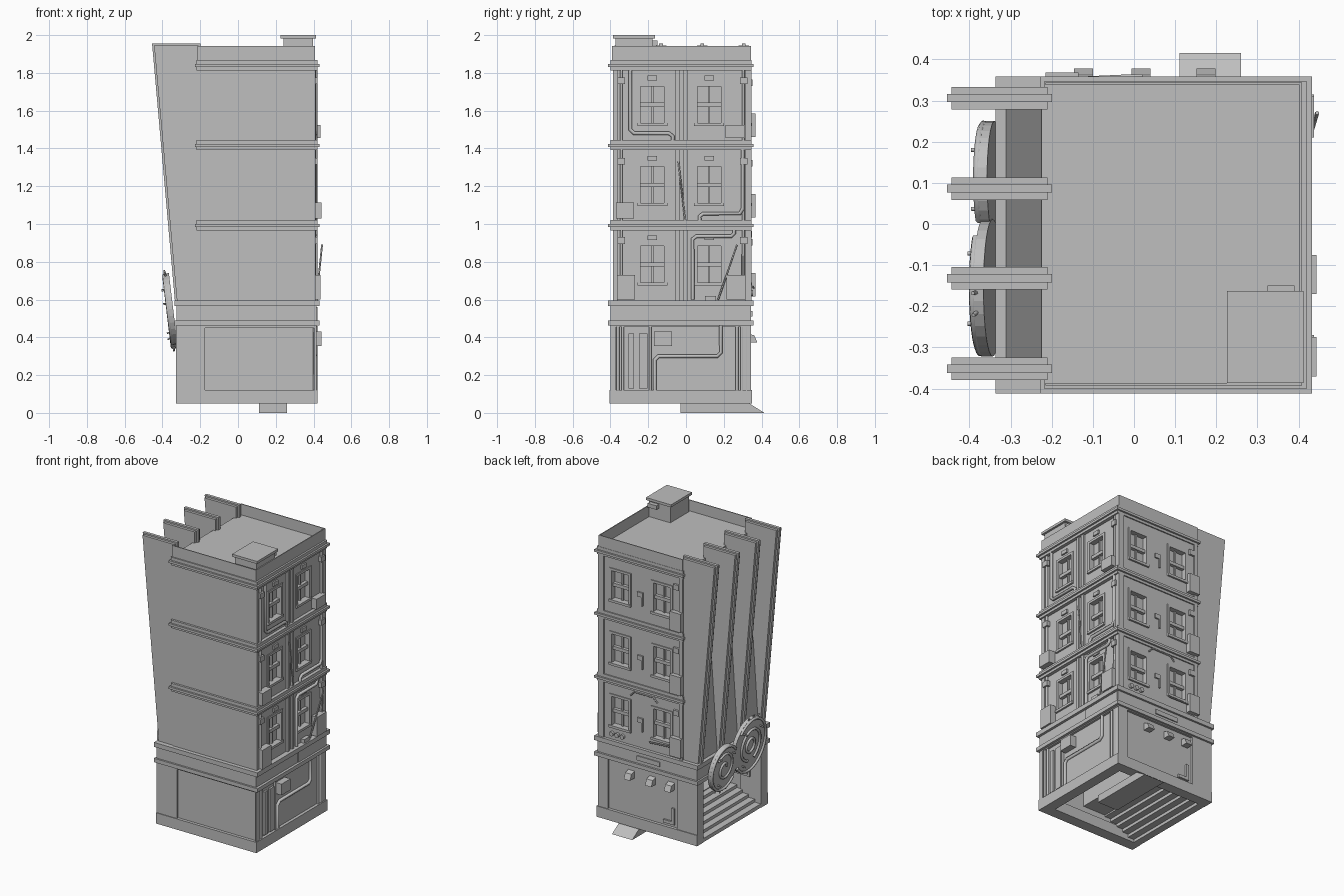
import bpy, bmesh, math
from mathutils import Vector, Matrix

grey = bpy.data.materials.new("plaster_grey")
grey.diffuse_color = (0.52, 0.52, 0.52, 1)

XR, YB, YF, XL = 0.398, 0.338, -0.386, -0.215   # wall planes of the tower
FLOORS = (0.595, 1.015, 1.44)                   # floor levels of the three storeys
ROOF = 1.87


def finish(name, bm):
    bmesh.ops.recalc_face_normals(bm, faces=bm.faces)
    me = bpy.data.meshes.new(name)
    bm.to_mesh(me)
    bm.free()
    me.materials.append(grey)
    ob = bpy.data.objects.new(name, me)
    bpy.context.collection.objects.link(ob)
    return ob


def boxes(name, items):
    """One object from (x0, x1, y0, y1, z0, z1) blocks."""
    bm = bmesh.new()
    for x0, x1, y0, y1, z0, z1 in items:
        m = Matrix.Translation(((x0 + x1) / 2, (y0 + y1) / 2, (z0 + z1) / 2))
        bmesh.ops.create_cube(bm, size=1, matrix=m @ Matrix.Diagonal((x1 - x0, y1 - y0, z1 - z0, 1)))
    return finish(name, bm)


def prism(name, profiles):
    """Extrude (points, offset) outlines into one object."""
    bm = bmesh.new()
    for pts, off in profiles:
        f = bm.faces.new([bm.verts.new(p) for p in pts])
        new = bmesh.ops.extrude_face_region(bm, geom=[f])["geom"]
        bmesh.ops.translate(bm, vec=off, verts=[v for v in new if isinstance(v, bmesh.types.BMVert)])
        if f.is_valid is False or len(f.link_faces if hasattr(f, "link_faces") else ()) > 0:
            continue
        if not any(set(g.verts) == set(f.verts) for g in bm.faces if g is not f):
            continue
    return finish(name, bm)


def side(s, u0, u1, d0, d1, z0, z1):
    """Block on a wall: u along it, d outward from it."""
    if s == "R":
        return (XR + d0, XR + d1, u0, u1, z0, z1)
    return (u0, u1, YB + d0, YB + d1, z0, z1)


def pipe(name, paths, r):
    cu = bpy.data.curves.new(name, "CURVE")
    cu.dimensions, cu.bevel_depth, cu.bevel_resolution, cu.use_fill_caps = "3D", r, 1, True
    for pts in paths:
        sp = cu.splines.new("POLY")
        sp.points.add(len(pts) - 1)
        for p, co in zip(sp.points, pts):
            p.co = (*co, 1)
    cu.materials.append(grey)
    ob = bpy.data.objects.new(name, cu)
    bpy.context.collection.objects.link(ob)
    bpy.ops.object.select_all(action="DESELECT")
    ob.select_set(True)
    bpy.context.view_layer.objects.active = ob
    bpy.ops.object.convert(target="MESH")


def wall_pipe(pts, d=0.012):
    return [(XR + d, y, z) for y, z in pts]


# Tower with cut window openings
windows = [("R", -0.178), ("R", 0.122), ("B", 0.25), ("B", -0.06)]
tower = boxes("tower", [(XL, XR, YF, YB, 0.58, ROOF)])
cut = boxes("window_cutter", [side(s, c - 0.08, c + 0.08, -0.03, 0.05, f + 0.08, f + 0.305)
                              for f in FLOORS for s, c in windows])
mod = tower.modifiers.new("openings", "BOOLEAN")
mod.operation, mod.object, mod.solver = "DIFFERENCE", cut, "EXACT"
bpy.context.view_layer.objects.active = tower
bpy.ops.object.modifier_apply(modifier="openings")
bpy.data.objects.remove(cut)

# Sash windows, sills and vents
sashes, vents = [], []
for f in FLOORS:
    a, b = f + 0.08, f + 0.305
    for s, c in windows:
        for e in (-1, 1):
            u = sorted((c + e * 0.08, c + e * 0.062))
            sashes.append(side(s, *u, -0.03, 0.006, a, b))
        sashes += [side(s, c - 0.062, c + 0.062, -0.03, 0.006, b - 0.016, b),
                   side(s, c - 0.08, c + 0.08, -0.03, 0.012, a, a + 0.016),
                   side(s, c - 0.062, c + 0.062, -0.03, -0.008, a + 0.1, a + 0.122),
                   side(s, c - 0.006, c + 0.006, -0.03, -0.018, a, b)]
        if s == "R":
            vents.append(side(s, c - 0.025, c + 0.025, 0, 0.01, f + 0.32, f + 0.345))
    vents += [side("B", 0.08, 0.12, 0, 0.01, f + 0.17, f + 0.2),
              side("B", 0.08, 0.09, 0, 0.01, f + 0.11, f + 0.17)]
boxes("window_frames", sashes)
boxes("wall_vents", vents)

# Pilasters on the right and back walls
pil = []
for f, top in zip(FLOORS, (0.975, 1.395, 1.82)):
    for u0, u1 in ((YF, -0.36), (-0.057, -0.035), (-0.012, 0.01), (0.315, YB + 0.006)):
        pil.append(side("R", u0, u1, 0, 0.012, f, top))
    pil += [side("B", 0.37, XR + 0.012, 0, 0.008, f, top), side("B", XL, -0.19, 0, 0.008, f, top)]
boxes("pilasters", pil)

# Floor bands, each a slim block with a wider fillet
bands = []
for z in (1.02, 1.445, 1.867):
    bands += [(XL - 0.012, 0.432, -0.412, 0.358, z - 0.037, z - 0.021),
              (XL - 0.004, 0.42, -0.4, 0.346, z - 0.054, z)]
boxes("floor_bands", bands)

# Roof parapet on three sides, and hut
t = 0.006
boxes("parapet", [(XL, 0.408, -0.392, -0.392 + t, 1.85, 1.943), (XL, 0.408, YB, YB + t, 1.85, 1.943),
                  (0.402, 0.408, -0.392, YB, 1.85, 1.943)])
boxes("roof_hut", [(0.24, 0.398, -0.372, -0.177, 1.85, 1.983), (0.226, 0.412, -0.386, -0.163, 1.983, 2.0),
                   (0.325, 0.39, -0.177, -0.15, 1.945, 1.972)])

# Leaning fins with a narrow ridge, and the sloping wall between them
fins = []
for y in (-0.352, -0.132, 0.086, 0.306):
    for w, o, top in ((0.055, 0, 1.945), (0.02, 0.011, 1.955)):
        pts = [(-0.322 - o, 0.58), (-0.444 - o, top), (-0.21 + o, top), (-0.21 + o, 0.58)]
        fins.append([[(x, y - w / 2, z) for x, z in pts], (0, w, 0)])
prism("fins", fins)
prism("sloping_wall", [([(x, -0.36, z) for x, z in ((-0.312, 0.58), (-0.225, ROOF), (-0.2, ROOF), (-0.2, 0.58))],
                        (0, 0.67, 0))])

# Cornice over the shop
boxes("shop_cornice", [(-0.325, 0.415, -0.4, 0.345, 0.455, 0.595), (-0.337, 0.432, -0.412, 0.358, 0.565, 0.595),
                       (-0.337, 0.432, -0.412, 0.358, 0.462, 0.488), (-0.05, 0.12, 0.345, 0.352, 0.51, 0.54),
                       (0.415, 0.421, 0.04, 0.34, 0.49, 0.56)])

# Shop shell: hollow, open to the left, framed panels
boxes("shop_walls", [(-0.325, 0.4, -0.385, -0.34, 0.1, 0.46), (-0.325, 0.4, 0.29, 0.33, 0.1, 0.46),
                     (0.36, 0.4, -0.385, 0.33, 0.1, 0.46)])
boxes("shop_piers", [(-0.327, -0.175, -0.4, -0.33, 0.05, 0.46), (-0.327, -0.175, 0.28, 0.345, 0.05, 0.46),
                     (0.34, 0.412, 0.3, 0.345, 0.1, 0.46), (0.405, 0.415, -0.4, -0.37, 0.1, 0.46),
                     (-0.175, 0.412, -0.396, -0.38, 0.45, 0.46)])
boxes("shop_plinth", [(-0.327, 0.42, -0.405, -0.33, 0.05, 0.122), (-0.327, 0.42, 0.28, 0.35, 0.05, 0.122),
                      (0.35, 0.42, -0.405, 0.35, 0.05, 0.122)])

# Entrance steps, landing and inner wall
steps = [(-0.325 + i * 0.045, -0.275 + i * 0.045, -0.335, 0.285, 0.05 + i * 0.02, 0.075 + i * 0.02) for i in range(6)]
boxes("entrance_steps", steps + [(-0.06, 0.12, -0.335, 0.285, 0.16, 0.18), (0.1, 0.12, -0.335, 0.285, 0.18, 0.46)])
boxes("poster_frames", [(-0.25, -0.1, -0.33, -0.318, 0.24, 0.36), (-0.235, -0.115, -0.318, -0.312, 0.255, 0.345)])

# Loading ramp under the back
prism("ramp", [([(0.11, -0.03, 0.0), (0.11, 0.415, 0.0), (0.11, 0.335, 0.05), (0.11, -0.03, 0.05)], (0.15, 0, 0))])

# Lamps and bracket on the shop back wall
prism("back_lamps", [([(x, 0.33, 0.42), (x, 0.362, 0.41), (x, 0.378, 0.372), (x, 0.33, 0.372)], (0.046, 0, 0))
                     for x in (-0.146, -0.006, 0.152)])
boxes("back_bracket", [(-0.15, -0.13, 0.33, 0.342, 0.14, 0.25), (-0.13, -0.07, 0.33, 0.342, 0.14, 0.16)])

# Air conditioners and meter boxes
units = [side("R", u0, u1, 0, d, z0, z1) for u0, u1, d, z0, z1 in (
    (0.21, 0.31, 0.04, 1.455, 1.525), (-0.37, -0.275, 0.045, 1.03, 1.115), (-0.365, -0.27, 0.04, 0.6, 0.73),
    (0.215, 0.315, 0.04, 0.6, 0.73), (-0.17, -0.075, 0.045, 0.355, 0.43), (0.1, 0.16, 0.025, 0.595, 0.62),
    (-0.305, -0.275, 0.015, 0.13, 0.42), (-0.25, -0.205, 0.015, 0.13, 0.42))]
for f in FLOORS:
    units += [side("R", -0.362, -0.322, 0, 0.024, f + 0.3, f + 0.335),
              side("R", 0.285, 0.325, 0, 0.024, f + 0.3, f + 0.335),
              side("B", -0.215, -0.135, 0, 0.03, f + 0.02, f + 0.145),
              side("B", -0.19, -0.15, 0, 0.014, f + 0.29, f + 0.325)]
boxes("wall_units", units)

# Pipework
bent = [
    [(-0.295, 1.815), (-0.295, 1.5), (-0.275, 1.48), (-0.09, 1.48), (-0.07, 1.465), (-0.07, 1.44)],
    [(0.3, 1.395), (0.3, 1.08), (0.285, 1.055), (0.09, 1.055), (0.072, 1.04), (0.072, 1.01)],
    [(0.255, 0.98), (0.255, 0.95), (0.24, 0.935), (0.055, 0.935), (0.035, 0.92), (0.035, 0.6)],
    [(0.185, 0.46), (0.185, 0.32), (0.165, 0.3), (-0.145, 0.3), (-0.165, 0.28), (-0.165, 0.12)]]
pipe("bent_pipes", [wall_pipe(p) for p in bent], 0.011)
straight = [[(y, 0.6), (y, 1.83)] for y in (-0.342, 0.303)]
straight += [[(y, 0.12), (y, 0.46)] for y in (-0.385, -0.36, -0.335, -0.19, 0.27, 0.295, 0.32)]
pipe("straight_pipes", [wall_pipe(p, 0.008) for p in straight], 0.008)
pipe("loose_poles", [[(0.415, 0.17, 0.6), (0.445, 0.27, 0.89)], [(0.41, -0.04, 1.33), (0.41, -0.005, 1.02)],
                     [(0.425, 0.3, 0.6), (0.41, 0.3, 0.84)], [(-0.2, 0.35, 0.67), (0.02, 0.36, 0.66)],
                     [(0.17, 0.345, 0.93), (0.14, 0.345, 0.96), (0.0, 0.345, 0.96), (-0.03, 0.345, 0.93)]], 0.005)
bm = bmesh.new()
for x in (0.23, 0.27, 0.31):
    m = Matrix.Translation((x, YB + 0.006, 0.635)) @ Matrix.Rotation(math.pi / 2, 4, "X")
    bmesh.ops.create_cone(bm, segments=12, radius1=0.015, radius2=0.015, depth=0.02, cap_ends=True, matrix=m)
finish("round_vents", bm)

# Leaning sign of two overlapping ovals over the entrance
up = Vector((-0.12, 0, 1)).normalized()
out = Vector((-1, 0, -0.12)).normalized()
across = Vector((0, -1, 0))
centre = Vector((-0.356, -0.0, 0.54))
LOBES = ((-0.11, -0.045, 0.14, 0.155), (0.155, 0.01, 0.167, 0.19))


def on_lobe(lobe, a, r, n=0.0):
    u, v, ru, rv = lobe
    return centre + across * (u + ru * r * math.cos(a)) + up * (v + rv * r * math.sin(a)) + out * n


def arc(lobe, a0, a1, r0, r1, n=0.014, k=28):
    return [on_lobe(lobe, math.radians(a0 + (a1 - a0) * i / k), r0 + (r1 - r0) * i / k, n) for i in range(k + 1)]


left, right = LOBES
prism("sign_board", [([on_lobe(l, i * math.tau / 32, 1, -0.012 - 0.002 * j) for i in range(32)], out * 0.024)
                     for j, l in enumerate(LOBES)])
pipe("sign_trim", [arc(left, 40, 320, 0.95, 0.95), arc(right, -140, 140, 0.95, 0.95),
                   arc(left, 20, 500, 0.15, 0.7), arc(right, -60, 260, 0.6, 0.55),
                   arc(right, 0, 360, 0.25, 0.25)], 0.009)
pipe("sign_rods", [[on_lobe(l, a, 0.75), on_lobe(l, a, 0.75, 0.035)] for l in LOBES for a in (0.8, 2.3, 4.2)]
     + [[on_lobe(right, a, 0.9), on_lobe(right, a, 1.1, 0.01)] for a in (1.2, 1.5, 1.8)]
     + [[on_lobe(left, a, 0.9), on_lobe(left, a, 1.1, 0.01)] for a in (4.2, 4.6, 5.0)], 0.005)
